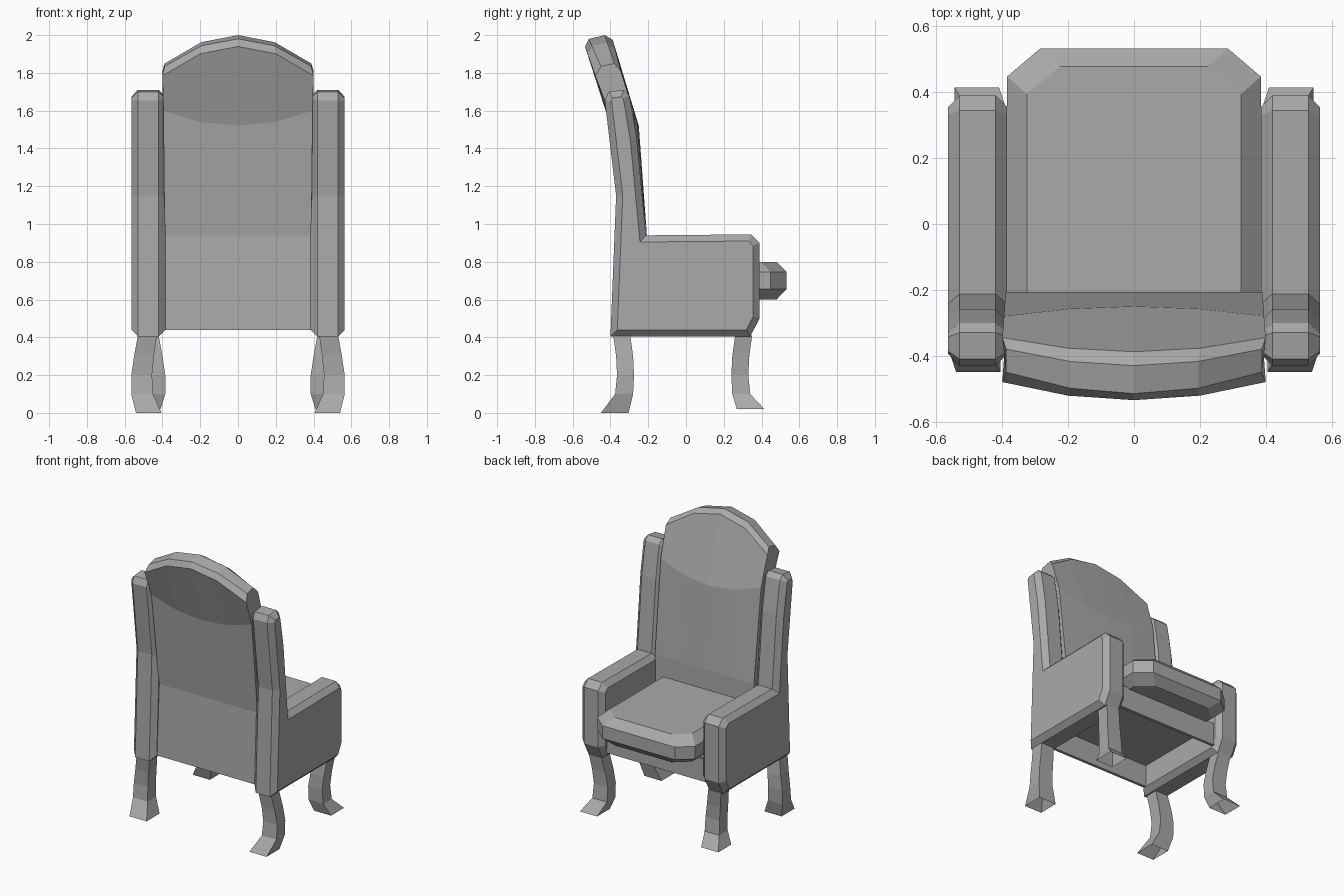
import bpy
import bmesh
from mathutils import Vector

cube = bpy.data.objects.get("Cube")
if cube:
    bpy.data.objects.remove(cube, do_unlink=True)

grey = bpy.data.materials.new("plain grey")
grey.use_nodes = True
grey.diffuse_color = (0.4, 0.4, 0.4, 1)
grey.node_tree.nodes["Principled BSDF"].inputs["Base Color"].default_value = (0.4, 0.4, 0.4, 1)


def loft(name, rings, cap_end=True):
    """Skin a list of closed rings, capping the start and optionally the end."""
    bm = bmesh.new()
    rows = [[bm.verts.new(p) for p in ring] for ring in rings]
    n = len(rows[0])
    for a, b in zip(rows, rows[1:]):
        for i in range(n):
            j = (i + 1) % n
            bm.faces.new((a[i], a[j], b[j], b[i]))
    bm.faces.new(rows[0])
    if cap_end:
        bm.faces.new(rows[-1])
    bmesh.ops.recalc_face_normals(bm, faces=bm.faces[:])
    mesh = bpy.data.meshes.new(name)
    bm.to_mesh(mesh)
    bm.free()
    mesh.materials.append(grey)
    obj = bpy.data.objects.new(name, mesh)
    bpy.context.scene.collection.objects.link(obj)


def box(name, x, y0, y1, z0, z1):
    loft(name, [[(-x, y0, z), (x, y0, z), (x, y1, z), (-x, y1, z)] for z in (z0, z1)])


def inset(points, d):
    """Move every side of a counter-clockwise outline inwards by d."""
    pts = [Vector(p) for p in points]
    normals = []
    for a, b in zip(pts, pts[1:] + pts[:1]):
        s = (b - a).normalized()
        normals.append(Vector((-s.y, s.x)))
    return [p + d * (normals[i - 1] + normals[i]) / (1 + normals[i - 1].dot(normals[i]))
            for i, p in enumerate(pts)]


# Side panels: arm and back post in one profile, with chamfered rims
profile = [(-0.40, 0.405), (0.34, 0.405), (0.39, 0.50), (0.39, 0.90),
           (0.345, 0.945), (-0.212, 0.94), (-0.26, 1.45), (-0.285, 1.60),
           (-0.30, 1.68), (-0.33, 1.71), (-0.41, 1.70), (-0.43, 1.655),
           (-0.37, 1.15)]
rim = inset(profile, 0.035)
for side, sign in (("left", 1), ("right", -1)):
    loft(side + "_arm_panel",
         [[(sign * x, y, z) for y, z in outline]
          for x, outline in ((0.385, rim), (0.42, profile), (0.53, profile), (0.565, rim))])

# Backrest: section (y, z) in the middle blended to the sides (y, z, half width)
middle = [(-0.36, 0.44), (-0.335, 0.94), (-0.40, 1.52), (-0.535, 1.94),
          (-0.515, 1.98), (-0.43, 2.0), (-0.388, 1.975), (-0.25, 1.52),
          (-0.207, 0.94), (-0.207, 0.60), (-0.34, 0.60), (-0.34, 0.44)]
edge = [(-0.36, 0.44, 0.39), (-0.335, 0.94, 0.388), (-0.41, 1.60, 0.395),
        (-0.48, 1.785, 0.40), (-0.45, 1.835, 0.388), (-0.38, 1.85, 0.388),
        (-0.345, 1.81, 0.40), (-0.28, 1.60, 0.395), (-0.207, 0.94, 0.39),
        (-0.207, 0.60, 0.39), (-0.34, 0.60, 0.39), (-0.34, 0.44, 0.39)]
rings = []
for u in (-1, -0.5, 0, 0.5, 1):
    t = u * u
    rings.append([(u * w, y0 + (y1 - y0) * t, z0 + (z1 - z0) * t)
                  for (y0, z0), (y1, z1, w) in zip(middle, edge)])
loft("backrest", rings)


# Seat cushion: cut front corners and chamfered top and bottom
def cushion_ring(step, z):
    x, y = 0.385 - step, 0.533 - step * 0.9
    return [(-x, -0.21, z), (x, -0.21, z), (x, y - 0.085, z),
            (x - 0.1, y, z), (0.1 - x, y, z), (-x, y - 0.085, z)]


loft("seat_cushion", [cushion_ring(0.06, 0.60), cushion_ring(0, 0.655),
                      cushion_ring(0, 0.745), cushion_ring(0.06, 0.80)])

# Seat frame under the cushion
box("seat_base", 0.39, -0.345, 0.33, 0.595, 0.615)
box("front_apron", 0.39, 0.32, 0.34, 0.45, 0.61)

# Legs: curved sections (height, x range, y range) about the leg centre
leg = [(0.41, -0.045, 0.055, -0.045, 0.045),
       (0.30, -0.03, 0.075, -0.03, 0.06),
       (0.20, -0.02, 0.09, -0.025, 0.065),
       (0.10, -0.025, 0.09, -0.035, 0.06),
       (0.0, -0.07, 0.065, -0.11, 0.036)]
for side, sign in (("left", 1), ("right", -1)):
    # Front legs are the rear legs turned half a turn, standing slightly higher
    for place, turn, cy, floor in (("rear", 1, -0.34, 0.0), ("front", -1, 0.305, 0.02)):
        rings = [[(sign * (0.475 + turn * x), cy + turn * y, max(z, floor))
                  for x, y in ((x0, y0), (x1, y0), (x1, y1), (x0, y1))]
                 for z, x0, x1, y0, y1 in leg]
        loft(f"{place}_{side}_leg", rings, cap_end=False)
